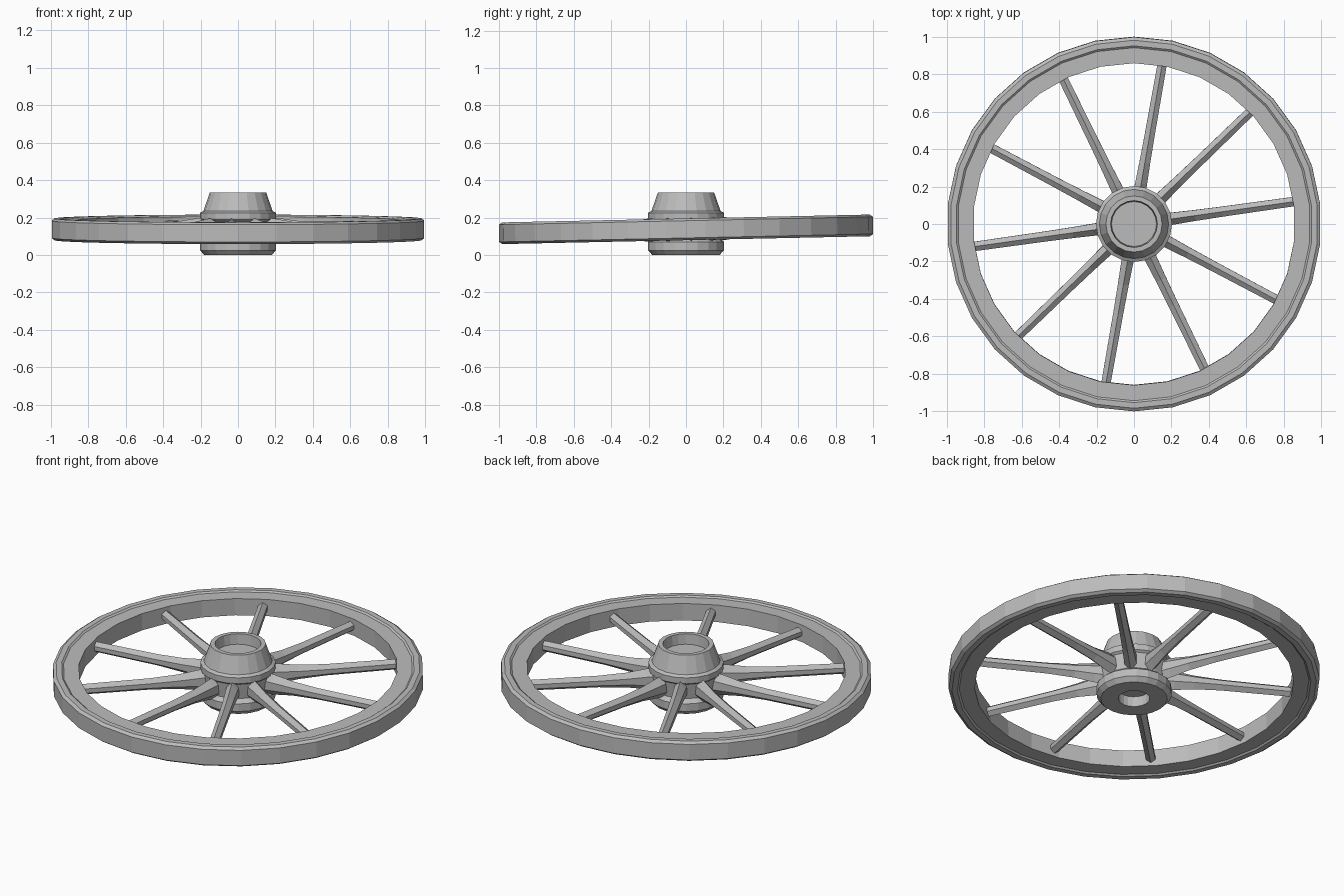
import bpy
import bmesh
from math import cos, sin, pi, radians
from mathutils import Matrix, Vector

cube = bpy.data.objects.get("Cube")
if cube:
    bpy.data.objects.remove(cube, do_unlink=True)

grey = bpy.data.materials.new("weathered_grey")
grey.use_nodes = True
tone = (0.5, 0.5, 0.5, 1)
grey.diffuse_color = tone
grey.node_tree.nodes["Principled BSDF"].inputs["Base Color"].default_value = tone


def make_object(name, bm, matrix=None):
    bmesh.ops.recalc_face_normals(bm, faces=bm.faces)
    mesh = bpy.data.meshes.new(name)
    bm.to_mesh(mesh)
    bm.free()
    mesh.materials.append(grey)
    obj = bpy.data.objects.new(name, mesh)
    bpy.context.collection.objects.link(obj)
    if matrix:
        obj.matrix_world = matrix
    return obj


def bridge(bm, a, b):
    n = len(a)
    for i in range(n):
        j = (i + 1) % n
        bm.faces.new((a[i], a[j], b[j], b[i]))


def lathe(name, profile, sides, closed=False, matrix=None):
    """Turn an (r, z) profile round the z axis."""
    bm = bmesh.new()
    rings = []
    for r, z in profile:
        angles = [2 * pi * i / sides + pi / 2 for i in range(sides)]
        rings.append([bm.verts.new((r * cos(a), r * sin(a), z)) for a in angles])
    for a, b in zip(rings, rings[1:]):
        bridge(bm, a, b)
    if closed:
        bridge(bm, rings[-1], rings[0])
    else:
        bm.faces.new(rings[0])
        bm.faces.new(rings[-1])
    return make_object(name, bm, matrix)


# The rim and spokes lean slightly on the upright hub
lean = Matrix.Translation((0, 0, 0.137)) @ Matrix.Rotation(radians(1.22), 4, "X")

# Rim: wooden ring with a raised, chamfered tyre round it
lower = [(0.86, -0.05), (0.943, -0.05), (0.953, -0.058), (0.983, -0.058), (1.0, -0.046)]
upper = [(r, -z) for r, z in reversed(lower)]
lathe("rim", lower + upper, 30, closed=True, matrix=lean)

# Hub: base, waist, collar and tapered nose, recessed at both ends
hub_profile = [
    (0.085, 0.06), (0.085, 0), (0.18, 0), (0.203, 0.025), (0.203, 0.07),
    (0.178, 0.09), (0.19, 0.18), (0.203, 0.19), (0.203, 0.225), (0.185, 0.235),
    (0.15, 0.335), (0.125, 0.335), (0.12, 0.275),
]
lathe("hub", hub_profile, 20)

# Spokes: ridged bars flaring toward the hub (radius, half width, half height)
stations = [(0.15, 0.034, 0.068), (0.22, 0.032, 0.06), (0.33, 0.029, 0.043),
            (0.48, 0.027, 0.034), (0.865, 0.025, 0.031)]
for k in range(10):
    bm = bmesh.new()
    rings = []
    for r, w, h in stations:
        section = [(0, h), (w, h * 0.4), (w, -h * 0.4),
                   (0, -h), (-w, -h * 0.4), (-w, h * 0.4)]
        rings.append([bm.verts.new(Vector((r, y, z))) for y, z in section])
    for a, b in zip(rings, rings[1:]):
        bridge(bm, a, b)
    bm.faces.new(rings[0])
    bm.faces.new(rings[-1])
    turn = Matrix.Rotation(radians(8 + 36 * k), 4, "Z")
    make_object(f"spoke_{k + 1}", bm, lean @ turn)
